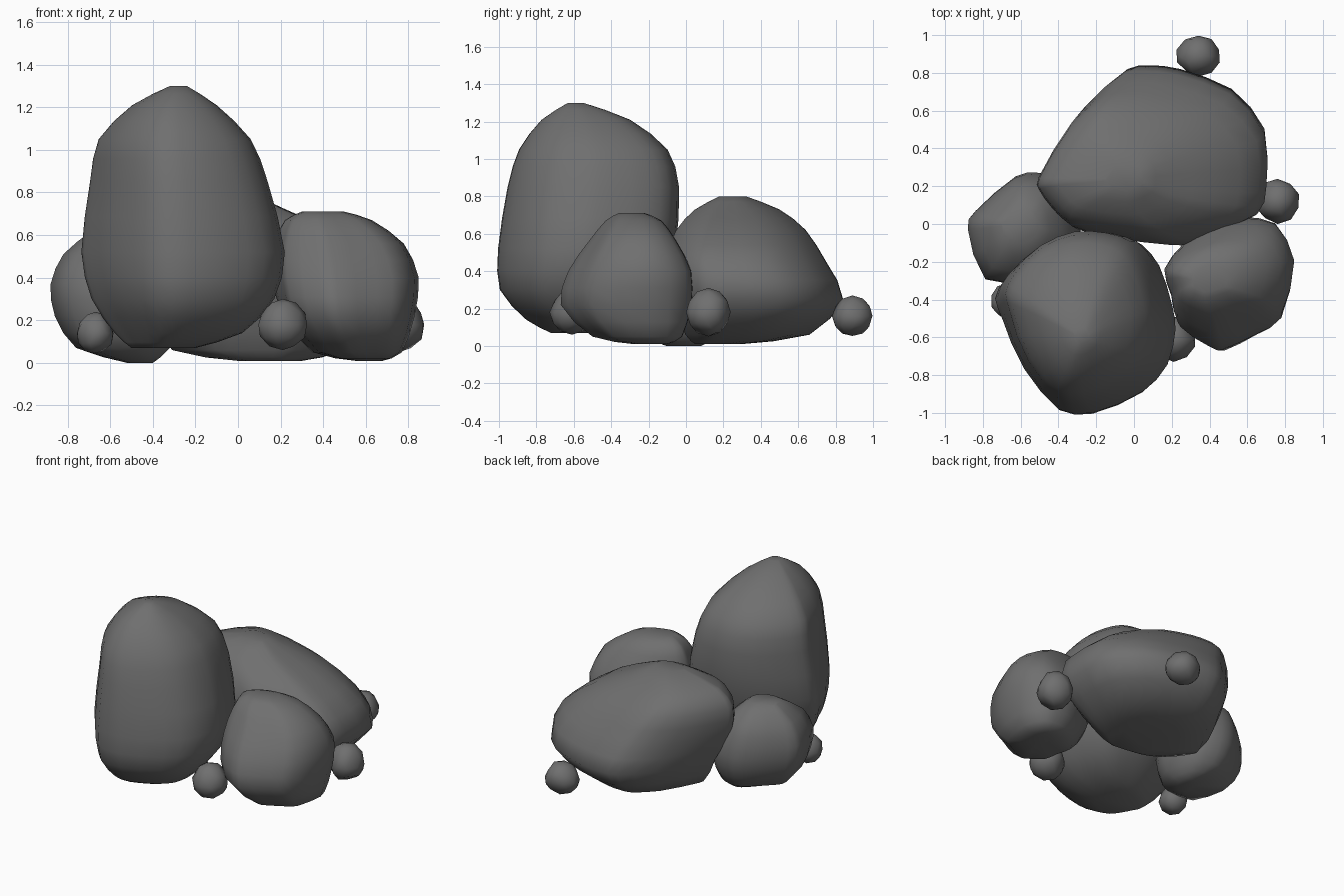
import bpy
import bmesh
from mathutils import Vector

default_cube = bpy.data.objects.get("Cube")
if default_cube:
    bpy.data.objects.remove(default_cube, do_unlink=True)

# One flat stone colour
stone = bpy.data.materials.new("stone_grey")
stone.use_nodes = True
stone_colour = (0.16, 0.16, 0.16, 1)
stone.diffuse_color = stone_colour
shader = next(node for node in stone.node_tree.nodes if node.type == "BSDF_PRINCIPLED")
shader.inputs["Base Color"].default_value = stone_colour
shader.inputs["Roughness"].default_value = 0.9


def finish(name, bm):
    """Turn a bmesh into a smooth shaded stone object."""
    bmesh.ops.recalc_face_normals(bm, faces=bm.faces)
    for face in bm.faces:
        face.smooth = True
    mesh = bpy.data.meshes.new(name)
    bm.to_mesh(mesh)
    bm.free()
    mesh.materials.append(stone)
    rock = bpy.data.objects.new(name, mesh)
    bpy.context.collection.objects.link(rock)


def midpoint(before, start, end, after):
    """Point halfway along a gentle curve through four neighbours."""
    return (start + end) / 2 + (start + end - before - after) / 20


def refine_loop(points):
    """Double the points of a closed outline."""
    count = len(points)
    result = []
    for i, point in enumerate(points):
        result += [point, midpoint(points[i - 1], point, points[(i + 1) % count],
                                   points[(i + 2) % count])]
    return result


def refine_levels(levels):
    """Double the levels of a stack."""
    last = len(levels) - 1
    result = []
    for i in range(last):
        result += [levels[i], midpoint(levels[max(i - 1, 0)], levels[i], levels[i + 1],
                                       levels[min(i + 2, last)])]
    return result + [levels[last]]


def boulder(name, outline, levels, rounding):
    """Loft a plan outline through levels of (height, left, right, front, back).

    The outline turns into an ellipse towards the top by the rounding share."""
    xs = [point[0] for point in outline]
    ys = [point[1] for point in outline]
    corner = Vector((min(xs), min(ys)))
    width, depth = max(xs) - corner.x, max(ys) - corner.y
    plan = []
    for point in refine_loop([Vector(point) for point in outline]):
        offset = point - corner
        plan.append(Vector((offset.x / width - 0.5, offset.y / depth - 0.5)))
    stack = refine_levels([Vector(level) for level in levels])
    bm = bmesh.new()
    rings = []
    for step, (z, x_low, x_high, y_low, y_high) in enumerate(stack):
        share = rounding * step / len(stack)
        ring = []
        for point in plan:
            spot = point.lerp(point.normalized() / 2, share)
            ring.append(bm.verts.new(((x_low + x_high) / 2 + spot.x * (x_high - x_low),
                                      (y_low + y_high) / 2 + spot.y * (y_high - y_low), z)))
        rings.append(ring)
    count = len(plan)
    for lower, upper in zip(rings, rings[1:]):
        for i in range(count):
            j = (i + 1) % count
            bm.faces.new((lower[i], lower[j], upper[j], upper[i]))
    bm.faces.new(rings[0])
    bm.faces.new(rings[-1])
    finish(name, bm)


def pebble(name, centre, size, turn):
    """A small round stone with a few flattened sides."""
    bm = bmesh.new()
    bmesh.ops.create_icosphere(bm, subdivisions=2, radius=1)
    sides = [Vector((1, turn, 0.5)), Vector((-turn, 1, -0.4)), Vector((-1, -1, turn)),
             Vector((turn, -1, 0.6)), Vector((-1, 0.5, 0.7)), Vector((0.4, turn, -1))]
    for vert in bm.verts:
        for side in sides:
            normal = side.normalized()
            excess = vert.co.dot(normal) - 0.86
            if excess > 0:
                vert.co -= normal * excess
    bmesh.ops.scale(bm, vec=size, verts=bm.verts)
    bmesh.ops.translate(bm, vec=centre, verts=bm.verts)
    finish(name, bm)


# Tall standing boulder
boulder("tall_boulder",
        [(-.74, -.38), (-.68, -.27), (-.5, -.12), (-.3, -.04), (-.1, -.04), (.05, -.08),
         (.14, -.2), (.2, -.42), (.22, -.55), (.18, -.74), (.05, -.88), (-.22, -1),
         (-.4, -.98), (-.56, -.75), (-.68, -.5)],
        [(.07, -.5, -.2, -.72, -.45), (.14, -.58, .02, -.85, -.3), (.3, -.69, .17, -.99, -.15),
         (.52, -.74, .22, -1, -.06), (.85, -.7, .14, -.95, -.04), (1.05, -.66, .06, -.89, -.1),
         (1.21, -.5, -.1, -.77, -.3), (1.3, -.32, -.24, -.63, -.55)], 0.6)

# Wide boulder at the back
boulder("back_boulder",
        [(-.5, .3), (-.5, .22), (-.42, .1), (-.3, -.02), (-.1, -.07), (.2, -.11), (.35, -.1),
         (.65, .05), (.7, .2), (.69, .5), (.5, .72), (.2, .83), (.03, .85), (-.1, .83),
         (-.3, .65)],
        [(.01, 0, .3, .05, .3), (.06, -.3, .5, 0, .66), (.25, -.4, .7, -.08, .84),
         (.45, -.49, .66, -.11, .75), (.62, -.5, .43, -.05, .64), (.73, -.4, .2, .05, .5),
         (.8, -.15, .05, .18, .32)], 0.1)

# Right-hand side boulder
boulder("side_boulder",
        [(.16, -.25), (.27, -.1), (.42, 0), (.56, .04), (.75, .01), (.85, -.2), (.78, -.5),
         (.65, -.58), (.46, -.67), (.38, -.65), (.23, -.55), (.2, -.4)],
        [(.01, .55, .68, -.28, -.1), (.05, .35, .77, -.5, -.02), (.22, .21, .83, -.67, .03),
         (.4, .16, .85, -.63, .03), (.56, .17, .78, -.52, -.05), (.67, .22, .63, -.43, -.13),
         (.71, .3, .5, -.36, -.22)], 0.2)

# Low boulder on the opposite side
boulder("low_boulder",
        [(-.87, -.02), (-.83, .07), (-.62, .25), (-.5, .27), (-.35, .2), (-.28, -.05),
         (-.35, -.2), (-.5, -.3), (-.78, -.29)],
        [(0, -.52, -.4, -.1, .08), (.07, -.76, -.32, -.25, .2), (.22, -.86, -.28, -.3, .27),
         (.37, -.88, -.3, -.3, .26), (.51, -.82, -.38, -.24, .2), (.61, -.7, -.5, -.1, .08)], 0.1)

# Pebbles scattered round the foot
pebble("back_pebble", (.34, .89, .16), (.12, .11, .11), .3)
pebble("side_pebble", (.76, .12, .18), (.12, .12, .13), -.4)
pebble("front_pebble", (.21, -.61, .18), (.12, .12, .12), .6)
pebble("low_pebble", (-.67, -.41, .14), (.09, .1, .1), -.2)
